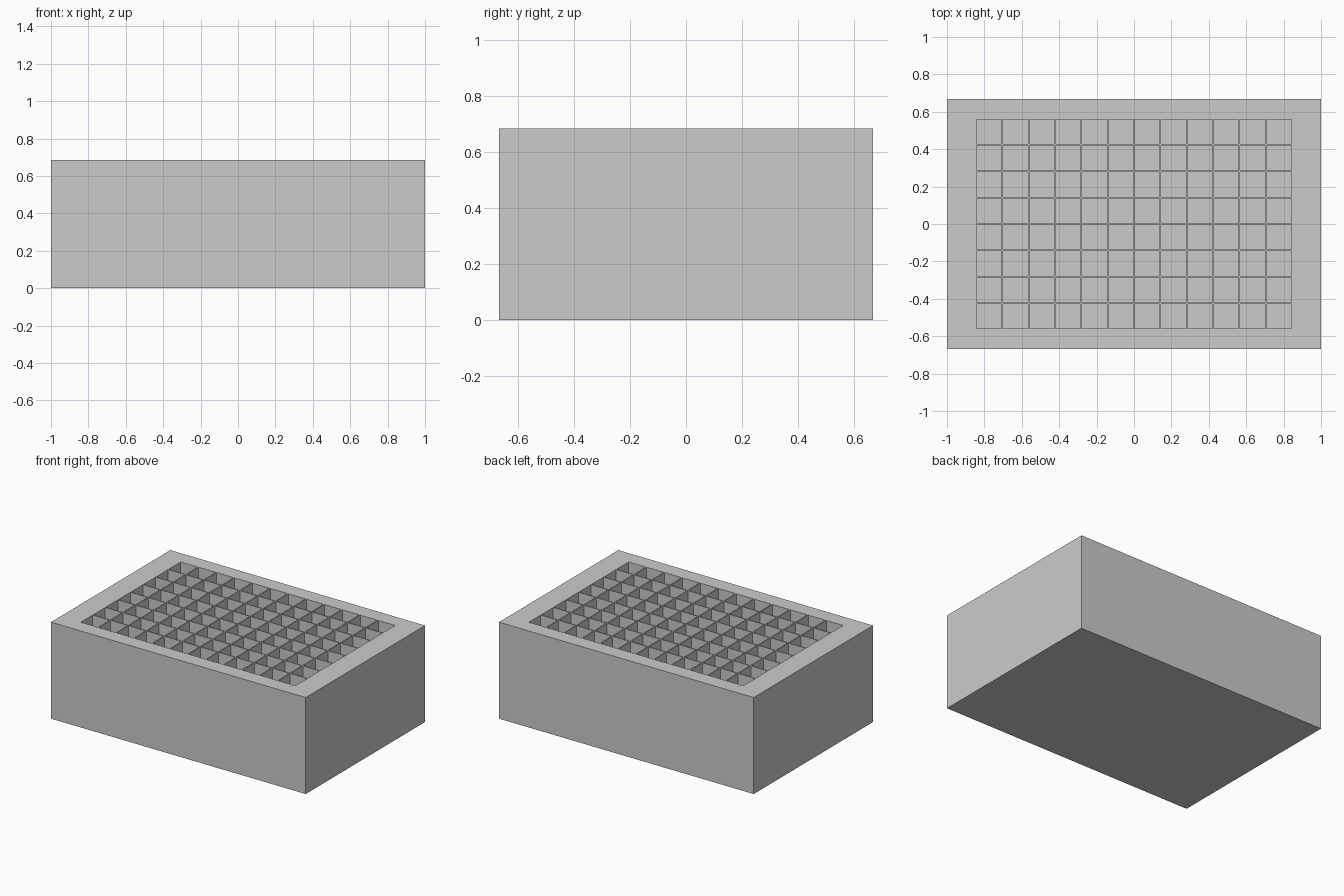
import bpy
import bmesh

cube = bpy.data.objects.get("Cube")
if cube:
    bpy.data.objects.remove(cube, do_unlink=True)

LENGTH, WIDTH, HEIGHT = 2.0, 1.338, 0.685
COLUMNS, ROWS = 12, 8
PITCH, WELL, DEPTH = 0.141, 0.133, 0.65


def cut_lines(size, count):
    """Outer edges of the block plus both edges of every well."""
    lines = [-size / 2]
    for i in range(count):
        centre = (i - (count - 1) / 2) * PITCH
        lines += [centre - WELL / 2, centre + WELL / 2]
    return lines + [size / 2]


grey = bpy.data.materials.new("light grey plastic")
grey.use_nodes = True
colour = (0.6, 0.6, 0.6, 1)
grey.diffuse_color = colour
grey.node_tree.nodes["Principled BSDF"].inputs["Base Color"].default_value = colour

# Top deck: a grid whose odd cells are the well mouths
bm = bmesh.new()
xs, ys = cut_lines(LENGTH, COLUMNS), cut_lines(WIDTH, ROWS)
grid = [[bm.verts.new((x, y, HEIGHT)) for y in ys] for x in xs]
wells = []
for i in range(len(xs) - 1):
    for j in range(len(ys) - 1):
        face = bm.faces.new((grid[i][j], grid[i + 1][j],
                             grid[i + 1][j + 1], grid[i][j + 1]))
        if i % 2 and j % 2:
            wells.append(face)

# Outer walls and underside
rim = [e for e in bm.edges if e.is_boundary]
skirt = bmesh.ops.extrude_edge_only(bm, edges=rim)["geom"]
for v in skirt:
    if isinstance(v, bmesh.types.BMVert):
        v.co.z = 0
bmesh.ops.holes_fill(bm, edges=[e for e in bm.edges if e.is_boundary], sides=0)

# Square wells sunk into the deck
for face in bmesh.ops.extrude_discrete_faces(bm, faces=wells)["faces"]:
    bmesh.ops.translate(bm, verts=face.verts, vec=(0, 0, -DEPTH))

# Merge the flat strips of the walls and deck, then orient outward
bmesh.ops.dissolve_limit(bm, angle_limit=0.01, verts=bm.verts, edges=bm.edges)
bmesh.ops.recalc_face_normals(bm, faces=bm.faces)

mesh = bpy.data.meshes.new("well_block")
bm.to_mesh(mesh)
bm.free()
mesh.materials.append(grey)
block = bpy.data.objects.new("well_block", mesh)
bpy.context.collection.objects.link(block)
